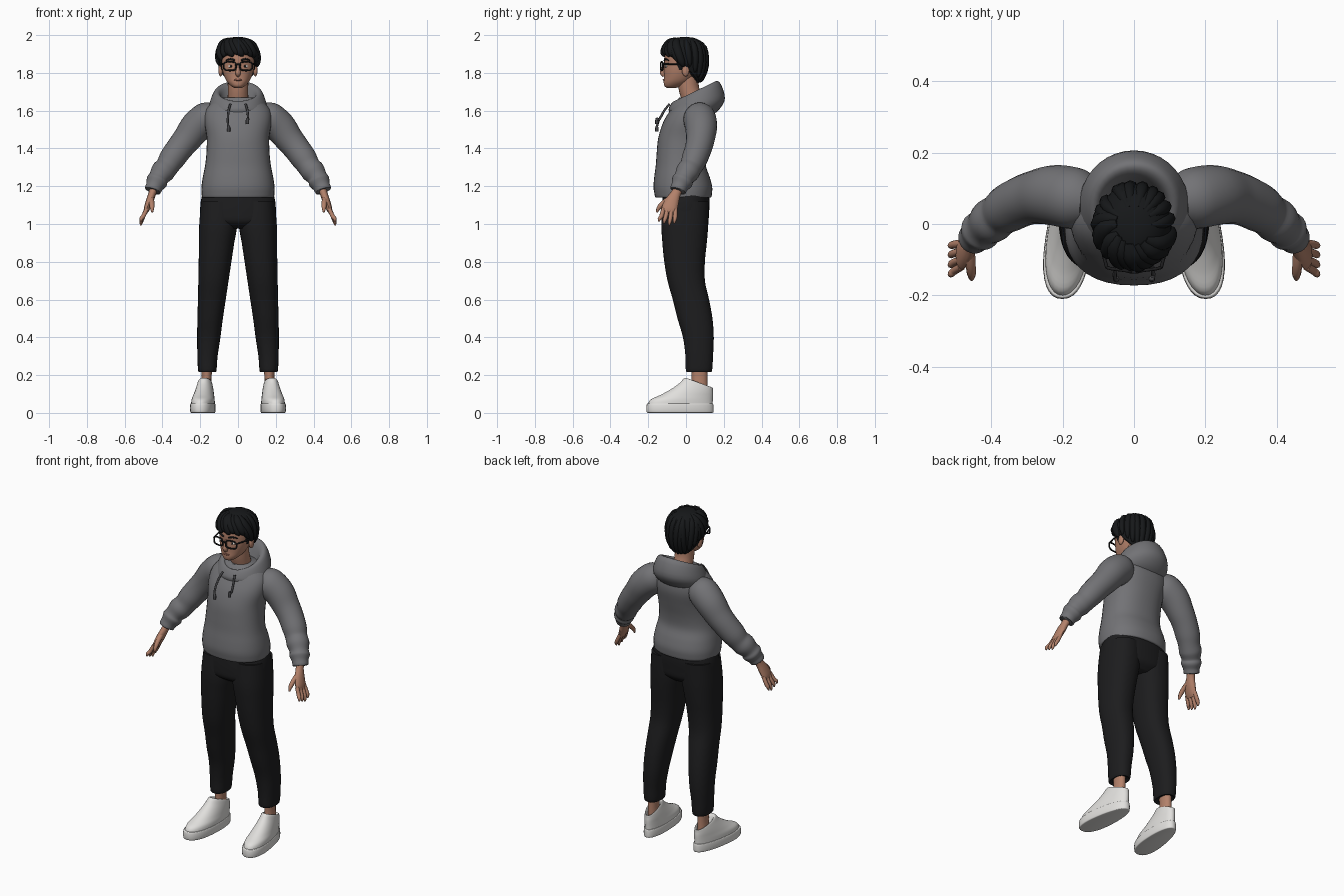
import bpy, bmesh, math, random
from mathutils import Vector

if "Cube" in bpy.data.objects:
    bpy.data.objects.remove(bpy.data.objects["Cube"])

random.seed(4)


def material(name, rgb):
    m = bpy.data.materials.new(name)
    m.diffuse_color = (*rgb, 1)
    m.use_nodes = True
    m.node_tree.nodes["Principled BSDF"].inputs["Base Color"].default_value = m.diffuse_color
    return m


GREY = material("hoodie_grey", (0.17, 0.17, 0.18))
BLACK = material("trouser_black", (0.012, 0.012, 0.013))
HAIR = material("hair_black", (0.008, 0.009, 0.010))
SKIN = material("skin", (0.45, 0.22, 0.145))
LIP = material("lip", (0.30, 0.12, 0.085))
WHITE = material("shoe_white", (0.75, 0.74, 0.72))
CORD = material("cord_dark_grey", (0.06, 0.06, 0.065))


def smooth_path(pts, steps, closed=False):
    """Catmull-Rom interpolation of equal length tuples."""
    n, out = len(pts), []
    for i in range(n if closed else n - 1):
        idx = [i - 1, i, i + 1, i + 2]
        idx = [k % n if closed else min(max(k, 0), n - 1) for k in idx]
        for s in range(steps):
            t = s / steps
            out.append([0.5 * (2 * b + (c - a) * t + (2 * a - 5 * b + 4 * c - d) * t * t
                               + (3 * b - a - 3 * c + d) * t ** 3)
                        for a, b, c, d in zip(*(pts[k] for k in idx))])
    if not closed:
        out.append(list(pts[-1]))
    return out


def skin(name, strips, mat, mirror=False, closed=False, caps=True):
    """Bridge each list of rings into a surface."""
    bm = bmesh.new()
    for rings in strips:
        vs = [[bm.verts.new(p) for p in r] for r in rings]
        n = len(vs[0])
        pairs = list(zip(vs, vs[1:])) + ([(vs[-1], vs[0])] if closed else [])
        for a, b in pairs:
            for i in range(n):
                j = (i + 1) % n
                bm.faces.new((a[i], a[j], b[j], b[i]))
        if caps and not closed:
            bm.faces.new(vs[0][::-1])
            bm.faces.new(vs[-1])
    bmesh.ops.recalc_face_normals(bm, faces=bm.faces)
    me = bpy.data.meshes.new(name)
    bm.to_mesh(me)
    bm.free()
    me.materials.append(mat)
    me.polygons.foreach_set("use_smooth", [True] * len(me.polygons))
    me.set_sharp_from_angle(angle=math.radians(50))
    ob = bpy.data.objects.new(name, me)
    bpy.context.collection.objects.link(ob)
    if mirror:
        ob.modifiers.new("mirror", 'MIRROR').use_axis = (True, False, False)
    return ob


def loft(name, secs, mat, power=2.3, steps=4, segs=36, **kw):
    """Sections: x min, x max, y front, y back, z front, z back."""
    def s(v):
        return math.copysign(abs(v) ** (2 / power), v)
    rings = []
    for x0, x1, yf, yb, zf, zb in smooth_path(secs, steps):
        ring = []
        for k in range(segs):
            a = 2 * math.pi * k / segs
            cx, sy = s(math.cos(a)), s(math.sin(a))
            ring.append(((x0 + x1) / 2 + (x1 - x0) / 2 * cx,
                         (yf + yb) / 2 + (yb - yf) / 2 * sy,
                         zf + (zb - zf) * (1 + sy) / 2))
        rings.append(ring)
    return skin(name, [rings], mat, **kw)


def body(secs):
    """Symmetric level sections: half width, y front, y back, z."""
    return [(-r, r, f, b, z, z) for r, f, b, z in secs]


def tube(name, paths, mat, segs=12, steps=4, closed=False, **kw):
    """Paths of (x, y, z, radius across, radius deep)."""
    strips = []
    for path in paths:
        pts = smooth_path([p if len(p) == 5 else (*p, p[3]) for p in path], steps, closed)
        n, rings = len(pts), []
        span = Vector(pts[-1][:3]) - Vector(pts[0][:3])
        ref = Vector((1, 0, 0)) if not closed and abs(span.y) > 0.8 * span.length else Vector((0, 1, 0))
        for i, p in enumerate(pts):
            a = pts[(i - 1) % n if closed else max(i - 1, 0)]
            b = pts[(i + 1) % n if closed else min(i + 1, n - 1)]
            t = (Vector(b[:3]) - Vector(a[:3])).normalized()
            u = t.cross(ref).normalized()
            v = u.cross(t)
            rings.append([Vector(p[:3]) + u * p[3] * math.cos(q) + v * p[4] * math.sin(q)
                          for q in (2 * math.pi * k / segs for k in range(segs))])
        strips.append(rings)
    return skin(name, strips, mat, closed=closed, **kw)


def ball(name, c, r, mat, mirror=True):
    """Ellipsoid from stacked rings."""
    secs = []
    for i in range(9):
        h = math.cos(math.pi * i / 8)
        w = max(math.sqrt(max(1 - h * h, 0)), 0.05)
        secs.append((c[0] - r[0] * w, c[0] + r[0] * w, c[1] - r[1] * w, c[1] + r[1] * w,
                     c[2] + r[2] * h, c[2] + r[2] * h))
    return loft(name, secs, mat, power=2, steps=1, segs=14, mirror=mirror)


# Hoodie body, with a tucked ribbed hem
loft("hoodie_body", body([
    (.165, -.135, .11, 1.145), (.188, -.16, .132, 1.14), (.193, -.168, .138, 1.165),
    (.193, -.172, .138, 1.20), (.186, -.168, .125, 1.25), (.174, -.16, .105, 1.31),
    (.167, -.155, .11, 1.38), (.166, -.146, .128, 1.46), (.178, -.12, .145, 1.54),
    (.172, -.085, .142, 1.60), (.135, -.055, .13, 1.645), (.09, -.035, .11, 1.67)]), GREY)

# Hood: folded collar, higher at the back
loft("hood", [(-r, r, f, b, zf, zb) for r, f, b, zf, zb in [
    (.13, -.07, .11, 1.55, 1.56), (.153, -.09, .17, 1.595, 1.60), (.15, -.088, .206, 1.62, 1.665),
    (.125, -.068, .178, 1.648, 1.75), (.098, -.052, .14, 1.645, 1.742),
    (.08, -.035, .10, 1.61, 1.65)]], GREY, power=2.0)

# Sleeves with loose folds and a gathered cuff
tube("sleeve", [[(.12, .06, 1.59, .06), (.16, .07, 1.565, .085), (.22, .08, 1.515, .085),
                 (.27, .076, 1.45, .076), (.31, .065, 1.40, .071), (.35, .045, 1.345, .068),
                 (.375, .027, 1.305, .061), (.40, .008, 1.275, .063), (.42, -.01, 1.245, .053),
                 (.43, -.02, 1.225, .057), (.442, -.033, 1.20, .046), (.452, -.043, 1.178, .043),
                 (.451, -.042, 1.18, .03)]], GREY, segs=24, mirror=True)

# Drawstrings
tube("drawstring", [
    [(s * .04, -.088, 1.635, .006), (s * .05, -.115, 1.60, .006), (s * .054, -.143, 1.55, .006),
     (s * .052, -.153, low + .03, .006), (s * .05, -.154, low + .02, .009), (s * .05, -.154, low, .009)]
    for s, low in ((-1, 1.49), (1, 1.53))], CORD, segs=8)

# Hands: palm, fingers, thumb
tube("palm", [[(.44, -.03, 1.205, .024, .029), (.453, -.052, 1.165, .02, .026),
               (.468, -.074, 1.12, .02, .037), (.483, -.088, 1.08, .016, .041),
               (.49, -.092, 1.058, .009, .035)]], SKIN, mirror=True)
tube("fingers", [[(.483, -.088 + d, 1.08, .011), (.502, -.094 + d * 1.15, 1.04, .0115),
                  (.512, -.1 + d * 1.25, 1.012 + abs(d - .01) * .4, .010),
                  (.514, -.103 + d * 1.25, .992 + abs(d - .01) * .5, .004)]
                 for d in (-.032, -.011, .011, .032)], SKIN, segs=8, mirror=True)
tube("thumb", [[(.46, -.075, 1.14, .015), (.457, -.115, 1.115, .014), (.455, -.142, 1.088, .012),
                (.454, -.155, 1.062, .005)]], SKIN, segs=8, mirror=True)

# Trousers
loft("trouser_hips", body([(.185, -.12, .12, 1.17), (.197, -.126, .125, 1.12), (.2, -.13, .122, 1.06),
                           (.19, -.125, .115, 1.01), (.1, -.08, .08, .975)]), BLACK)
loft("trouser_leg", [(a, b, f, k, z, z) for a, b, f, k, z in [
    (.01, .195, -.12, .12, 1.12), (.004, .205, -.13, .118, 1.0), (.02, .207, -.125, .11, .9),
    (.035, .208, -.115, .10, .8), (.05, .21, -.098, .1, .7), (.065, .212, -.07, .122, .6),
    (.08, .215, -.045, .14, .5), (.093, .216, -.016, .147, .4), (.108, .215, -.003, .143, .3),
    (.115, .21, .0, .137, .22), (.13, .195, .015, .12, .224)]], BLACK, mirror=True)

# Ankles
tube("ankle", [[(.165, .07, .26, .03, .045), (.166, .072, .18, .026, .042),
                (.168, .07, .10, .03, .045)]], SKIN, mirror=True)


# Shoes: sole and slip-on upper, toes turned out
def shoe_part(name, secs, power):
    ob = loft(name, [(-r, r, *rest) for r, *rest in secs], WHITE, power=power, mirror=True)
    for v in ob.data.vertices:
        x, y, z = v.co
        v.co.x = .18 - .1 * y + x * (1 - .9 * y)


shoe_part("shoe_sole", [(.055, -.2, .138, .0, .0), (.06, -.208, .145, .004, .004),
                        (.062, -.21, .146, .025, .025), (.06, -.207, .144, .047, .047),
                        (.055, -.2, .138, .05, .05)], 2.3)
shoe_part("shoe_upper", [(.058, -.203, .141, .04, .04), (.057, -.188, .142, .07, .07),
                         (.053, -.135, .143, .095, .09), (.049, -.08, .143, .125, .105),
                         (.044, -.035, .142, .157, .12), (.038, -.008, .141, .184, .134),
                         (.032, .01, .13, .178, .13), (.028, .025, .118, .14, .11)], 2.1)

# Neck and head
tube("neck", [[(0, .05, 1.58, .06), (0, .032, 1.66, .055), (0, .015, 1.72, .054),
               (0, .01, 1.78, .056)]], SKIN, segs=24)
loft("head", body([(.018, -.1, -.055, 1.72), (.036, -.114, -.02, 1.73), (.056, -.118, .02, 1.75),
                   (.07, -.116, .045, 1.775), (.082, -.116, .07, 1.81), (.088, -.115, .09, 1.845),
                   (.09, -.115, .1, 1.88), (.087, -.105, .098, 1.92), (.06, -.07, .07, 1.965)]),
     SKIN, power=2.15)
tube("nose", [[(0, -.11, 1.85, .007), (0, -.122, 1.825, .009), (0, -.124, 1.80, .014),
               (0, -.114, 1.785, .010)]], SKIN)
ball("ear", (.092, -.002, 1.812), (.012, .02, .031), SKIN)
ball("eye", (.037, -.104, 1.835), (.015, .006, .007), WHITE)
ball("iris", (.037, -.109, 1.835), (.006, .003, .006), HAIR)
tube("mouth", [[(-.024, -.107, 1.762, .002), (-.01, -.117, 1.763, .005), (.01, -.117, 1.763, .005),
                (.024, -.107, 1.762, .002)]], LIP, segs=8)
tube("eyebrow", [[(.016, -.114, 1.866, .005), (.04, -.108, 1.873, .005), (.064, -.092, 1.866, .003)]],
     HAIR, segs=8, mirror=True)

# Glasses: rounded rims, bridge, temples
rim = []
for k in range(16):
    a = 2 * math.pi * k / 16
    c, s = math.cos(a), math.sin(a)
    rim.append((.043 + .033 * math.copysign(abs(c) ** .65, c), -.128 + .006 * c,
                1.836 + .023 * math.copysign(abs(s) ** .65, s), .0045))
tube("glasses_rim", [rim], BLACK, segs=8, steps=2, closed=True, mirror=True)
tube("glasses_bridge", [[(-.012, -.133, 1.842, .004), (0, -.135, 1.845, .004), (.012, -.133, 1.842, .004)]],
     BLACK, segs=8)
tube("glasses_temple", [[(.076, -.122, 1.847, .005), (.092, -.06, 1.846, .004), (.1, .0, 1.843, .004),
                         (.098, .02, 1.832, .004)]], BLACK, segs=8, mirror=True)


# Hair: cap with a hairline that drops towards the nape, plus loose locks
def hairline(a):
    return .14 - 1.42 * ((1 - math.cos(a)) / 2) ** 1.6


def hair_point(a, phi, k=1.0):
    r = max(math.cos(phi), 0) ** (.75 if phi > 0 else .6)
    return (.105 * k * r * math.sin(a), -.004 - .117 * k * r * math.cos(a),
            1.885 + (.105 if phi > 0 else .15) * k * math.sin(phi))


cap = []
for i in range(15):
    t = i / 14 * .985
    cap.append([hair_point(a, hairline(a) * (1 - t) + math.pi / 2 * t)
                for a in (2 * math.pi * k / 40 for k in range(40))])
skin("hair_cap", [cap], HAIR)


def lock(a, twist, drop, r):
    end = hairline(a) - drop
    path = []
    for t, w, k in ((0, .5, .93), (.3, 1, .93), (.65, 1, .95), (.9, .7, .99), (1.0, .12, 1.0)):
        path.append((*hair_point(a - twist * (1 - t), 1.2 + (end - 1.2) * t, k), r * w))
    return path


locks = []
for i in range(13):
    a = -1.5 + 3.0 * i / 12
    locks.append(lock(a, random.uniform(.3, .8), random.uniform(0, .16), random.uniform(.02, .026)))
for i in range(11):
    a = 1.8 + 2.7 * i / 10
    locks.append(lock(a, random.uniform(-.3, .3), -.15, .018))
tube("hair_locks", locks, HAIR, segs=8, steps=3)
tube("sideburn", [[(.088, -.03, 1.88, .014, .024), (.087, -.03, 1.845, .008, .018),
                   (.084, -.028, 1.815, .003, .006)]], HAIR, segs=8, mirror=True)
